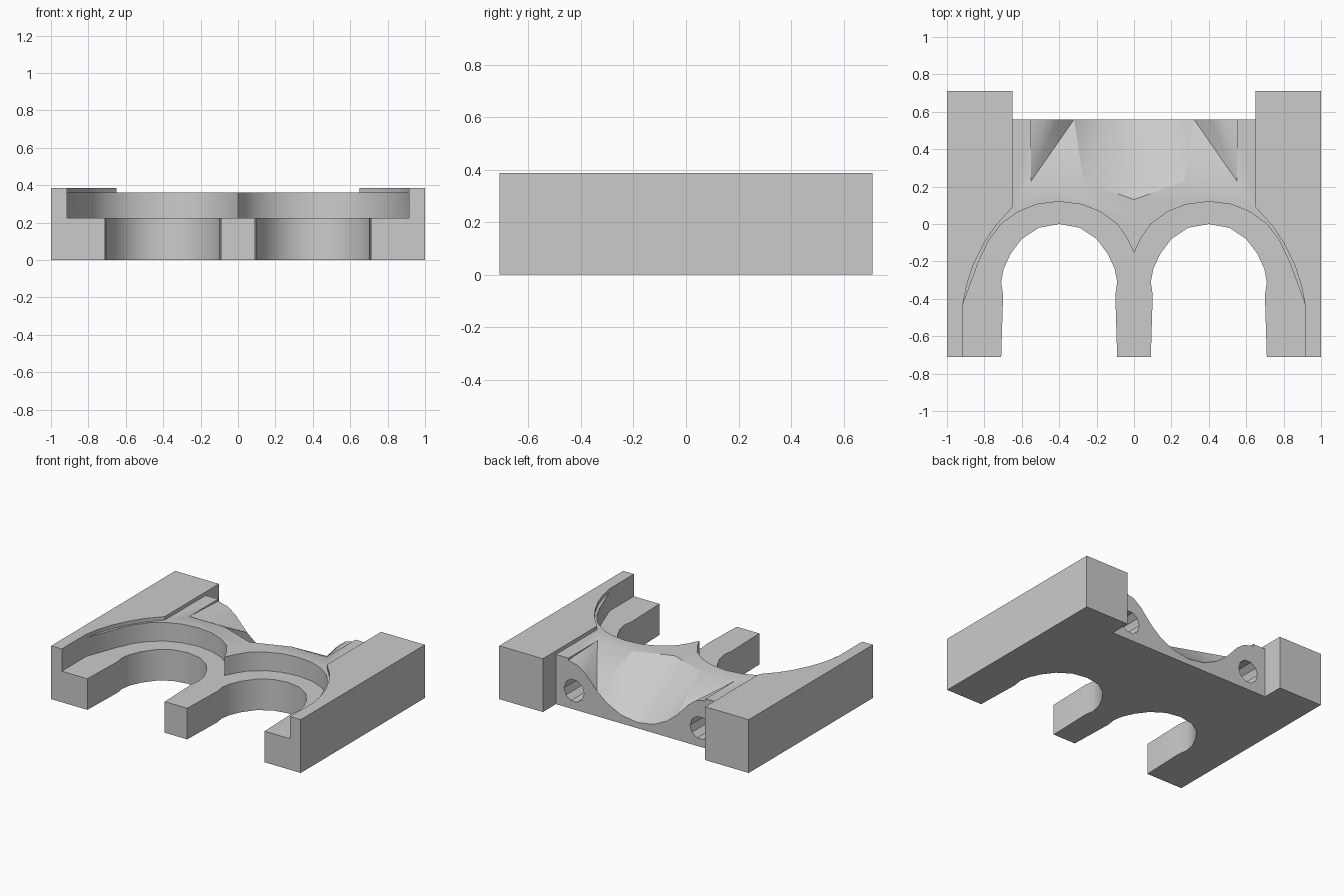
import bpy
import bmesh
import math

cube = bpy.data.objects.get("Cube")
if cube:
    bpy.data.objects.remove(cube, do_unlink=True)

grey = bpy.data.materials.new("light grey")
grey.use_nodes = True
grey.diffuse_color = (0.6, 0.6, 0.6, 1)
grey.node_tree.nodes["Principled BSDF"].inputs["Base Color"].default_value = grey.diffuse_color

HEIGHT, DECK, FLOOR = 0.386, 0.36, 0.225


def add_object(name, bm):
    bmesh.ops.remove_doubles(bm, verts=bm.verts, dist=1e-5)
    bmesh.ops.recalc_face_normals(bm, faces=bm.faces)
    mesh = bpy.data.meshes.new(name)
    bm.to_mesh(mesh)
    bm.free()
    mesh.materials.append(grey)
    obj = bpy.data.objects.new(name, mesh)
    bpy.context.collection.objects.link(obj)
    return obj


def prism(name, outline, low, high):
    bm = bmesh.new()
    face = bm.faces.new([bm.verts.new((x, y, low)) for x, y in outline])
    new = bmesh.ops.extrude_face_region(bm, geom=[face])["geom"]
    tops = [v for v in new if isinstance(v, bmesh.types.BMVert)]
    bmesh.ops.translate(bm, verts=tops, vec=(0, 0, high - low))
    return add_object(name, bm)


def mirrored(half):
    # Close a +x half outline across the centre line
    return half + [(-x, y) for x, y in reversed(half) if x > 0]


def cut(body, cutter):
    mod = body.modifiers.new(cutter.name, "BOOLEAN")
    mod.operation = "DIFFERENCE"
    mod.solver = "EXACT"
    mod.object = cutter
    cutter.hide_render = True
    bpy.context.view_layer.objects.active = body
    bpy.ops.object.modifier_apply(modifier=mod.name)
    bpy.data.objects.remove(cutter, do_unlink=True)


# Block with a notch between the rear rail ends
body = prism("holder_body", mirrored([
    (1, -0.71), (1, 0.71), (0.65, 0.71), (0.65, 0.56)]), 0, HEIGHT)

# Lowered deck between the side rails
cut(body, prism("deck_cutter", mirrored([
    (0.915, -0.8), (0.915, -0.43), (0.895, -0.33), (0.86, -0.22),
    (0.80, -0.10), (0.74, -0.01), (0.65, 0.09), (0.65, 0.8)]), DECK, 0.5))

# Twin round recess open to the front
cut(body, prism("recess_cutter", mirrored([
    (0.915, -0.8), (0.915, -0.43), (0.83, -0.2), (0.775, -0.085),
    (0.71, 0), (0.62, 0.065), (0.52, 0.105), (0.4, 0.12), (0.28, 0.105),
    (0.18, 0.065), (0.09, 0), (0.035, -0.08), (0, -0.155)]), FLOOR, 0.5))

# Rounded slots through the floor
half_slot = [(0.31, -0.8), (0.31, -0.71), (0.30, -0.38), (0.31, -0.31),
             (0.297, -0.24), (0.26, -0.16), (0.2, -0.08), (0.11, -0.02), (0, 0)]
for side in (-1, 1):
    outline = [(x + side * 0.4, y) for x, y in mirrored(half_slot)]
    cut(body, prism("slot_cutter", outline, -0.1, 0.5))

# Flared scoop: rear profile (x, z) joined to the front rim (x, y)
scoop_half = [
    ((0.55, 0.345), (0.55, 0.23)), ((0.47, 0.325), (0.55, 0.23)),
    ((0.41, 0.28), (0.55, 0.23)), ((0.32, 0.18), (0.55, 0.23)),
    ((0.24, 0.115), (0.27, 0.23)), ((0.13, 0.062), (0.27, 0.23)),
    ((0, 0.042), (0, 0.13))]
columns = scoop_half + [((-a, z), (-b, y)) for (a, z), (b, y) in reversed(scoop_half[:-1])]
bm = bmesh.new()
rings = []
for (x, z), (fx, fy) in columns:
    points = [(x, 0.75, 0.5), (x, 0.75, z), (x, 0.56, z), (fx, fy, DECK), (fx, fy, 0.5)]
    rings.append([bm.verts.new(p) for p in points])
for a, b in zip(rings, rings[1:]):
    for i in range(5):
        j = (i + 1) % 5
        bm.faces.new((a[i], a[j], b[j], b[i]))
bm.faces.new(rings[0])
bm.faces.new(rings[-1])
bmesh.ops.triangulate(bm, faces=bm.faces)
bmesh.ops.dissolve_degenerate(bm, edges=bm.edges, dist=1e-5)
cut(body, add_object("scoop_cutter", bm))

# Blind bolt holes in the rear face
for side in (-1, 1):
    circle = [(side * 0.505 + 0.08 * math.cos(math.tau * k / 10),
               0.082 * math.sin(math.tau * k / 10)) for k in range(10)]
    hole = prism("bolt_hole_cutter", circle, -0.7, -0.25)
    hole.rotation_euler = (math.pi / 2, 0, 0)
    hole.location = (0, 0, 0.136)
    bpy.context.view_layer.update()
    cut(body, hole)

# Smooth curved walls, keep edges crisp
bpy.ops.object.select_all(action="DESELECT")
body.select_set(True)
bpy.context.view_layer.objects.active = body
bpy.ops.object.shade_smooth_by_angle(angle=math.radians(32))
